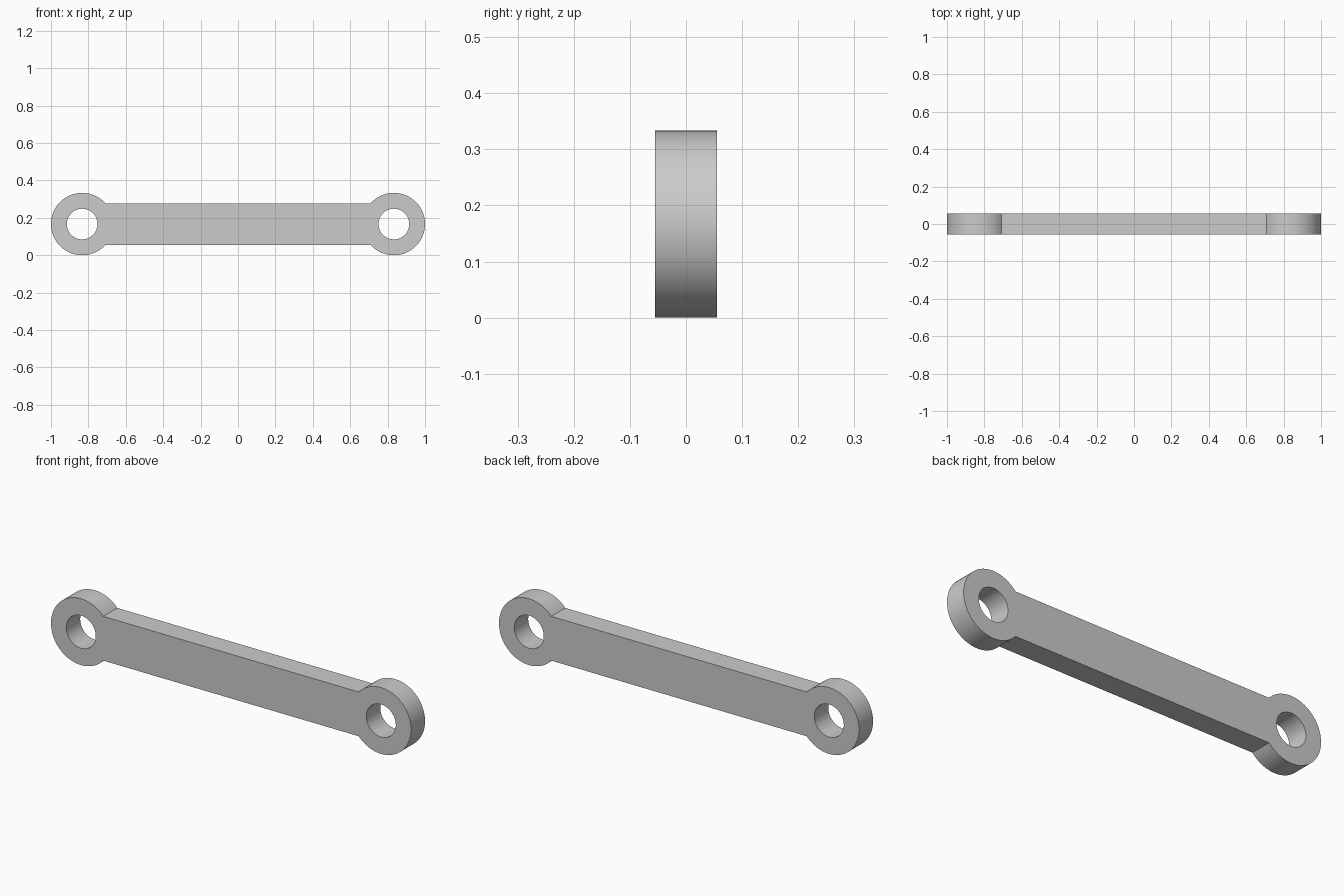
import bpy, bmesh
from math import sin, cos, asin, pi

if "Cube" in bpy.data.objects:
    bpy.data.objects.remove(bpy.data.objects["Cube"])

EYE_R = 1 / 6          # outer radius of each eye
HOLE_R = 0.082
BAR_HALF = 1 / 9       # half height of the bar
DEPTH = 1 / 9
EYE_X = 1 - EYE_R

metal = bpy.data.materials.new("grey_metal")
metal.use_nodes = True
grey = (0.6, 0.6, 0.6, 1)
metal.diffuse_color = grey
metal.node_tree.nodes["Principled BSDF"].inputs["Base Color"].default_value = grey

# Angles around an eye, starting on the arc that meets the bar
half = asin(BAR_HALF / EYE_R)
INNER, OUTER = 16, 56
angles = [-half + 2 * half * i / INNER for i in range(INNER)]
angles += [half + 2 * (pi - half) * i / OUTER for i in range(OUTER)]

bm = bmesh.new()


def circle(side, radius):
    return [bm.verts.new((side * (radius * cos(a) - EYE_X), -DEPTH / 2,
                          EYE_R + radius * sin(a))) for a in angles]


# Flat eyes at both ends, each a ring of quads
joints = []
for side in (1, -1):
    rim, hole = circle(side, EYE_R), circle(side, HOLE_R)
    for i in range(len(angles)):
        j = (i + 1) % len(angles)
        bm.faces.new((rim[i], rim[j], hole[j], hole[i]))
    joints.append(rim[:INNER + 1])

# Bar joining the two eyes, in strips between matching arc points
left, right = joints
for i in range(INNER):
    bm.faces.new((left[i], right[i], right[i + 1], left[i + 1]))

# Give the flat outline its thickness
extruded = bmesh.ops.extrude_face_region(bm, geom=bm.faces[:], use_keep_orig=True)
moved = [g for g in extruded["geom"] if isinstance(g, bmesh.types.BMVert)]
bmesh.ops.translate(bm, verts=moved, vec=(0, DEPTH, 0))
bmesh.ops.recalc_face_normals(bm, faces=bm.faces[:])

mesh = bpy.data.meshes.new("link_arm")
bm.to_mesh(mesh)
bm.free()
mesh.materials.append(metal)
arm = bpy.data.objects.new("link_arm", mesh)
bpy.context.collection.objects.link(arm)

# Smooth round walls, crisp edges
bpy.ops.object.select_all(action="DESELECT")
arm.select_set(True)
bpy.context.view_layer.objects.active = arm
bpy.ops.object.shade_smooth_by_angle(angle=pi / 6)
